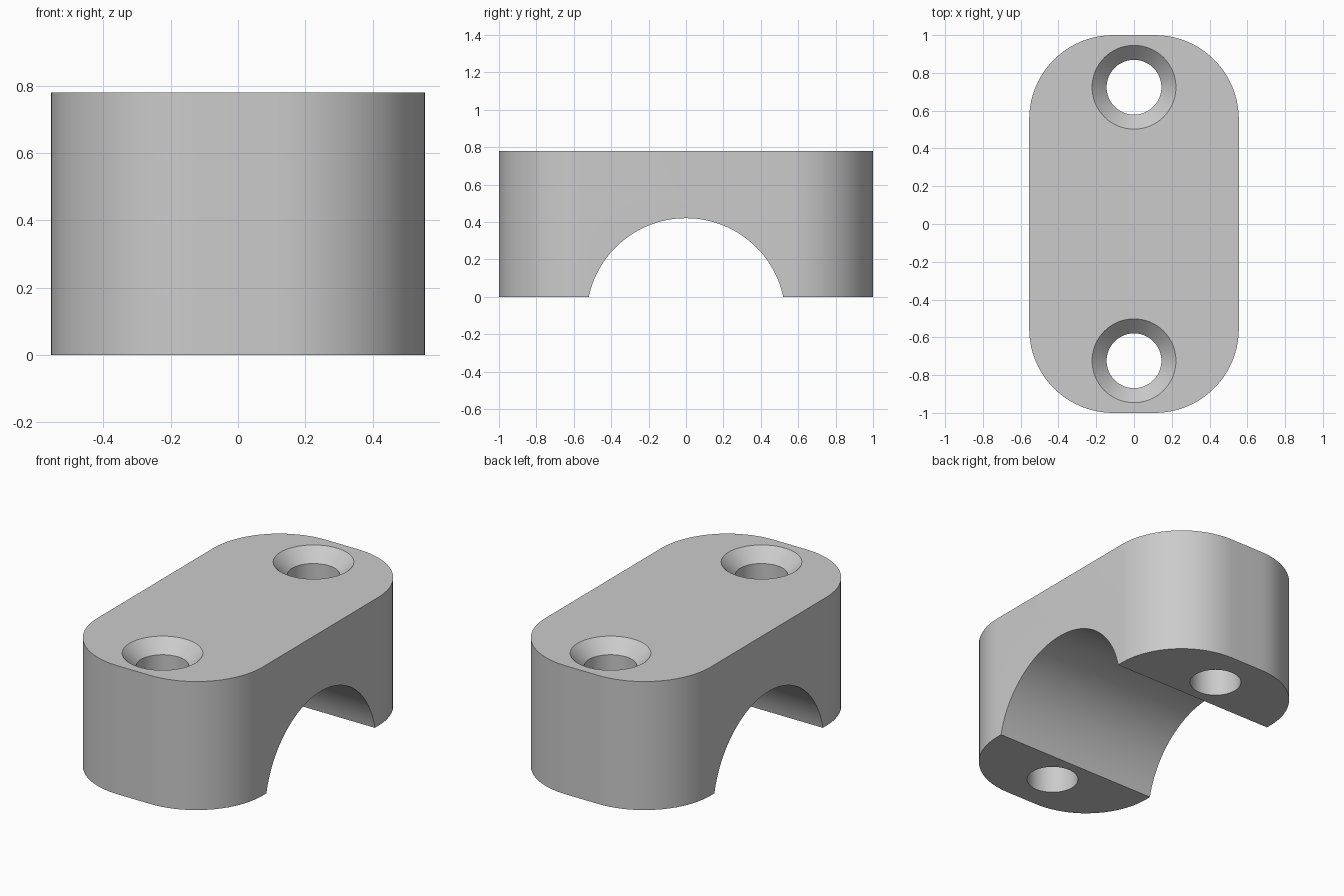
import bpy, bmesh, math

cube = bpy.data.objects.get("Cube")
if cube:
    bpy.data.objects.remove(cube, do_unlink=True)

HALF_X, HALF_Y, HEIGHT = 0.555, 1.0, 0.78
CORNER = 0.445
HOLE_Y, HOLE_R, SINK_R = 0.724, 0.145, 0.222
ARCH_TOP, ARCH_HALF = 0.42, 0.52


def make_object(name, bm):
    bmesh.ops.recalc_face_normals(bm, faces=bm.faces)
    mesh = bpy.data.meshes.new(name)
    bm.to_mesh(mesh)
    bm.free()
    obj = bpy.data.objects.new(name, mesh)
    bpy.context.collection.objects.link(obj)
    return obj


def extrude_outline(name, points, direction):
    bm = bmesh.new()
    face = bm.faces.new([bm.verts.new(p) for p in points])
    new = bmesh.ops.extrude_face_region(bm, geom=[face])["geom"]
    verts = [v for v in new if isinstance(v, bmesh.types.BMVert)]
    bmesh.ops.translate(bm, verts=verts, vec=direction)
    return make_object(name, bm)


def lathe(name, profile, y, sides=64):
    # closed solid of revolution about a vertical axis
    bm = bmesh.new()
    rings = []
    for r, z in profile:
        rings.append([bm.verts.new((r * math.cos(a), y + r * math.sin(a), z))
                      for a in (math.tau * i / sides for i in range(sides))])
    for low, high in zip(rings, rings[1:]):
        for i in range(sides):
            j = (i + 1) % sides
            bm.faces.new((low[i], low[j], high[j], high[i]))
    bm.faces.new(rings[0])
    bm.faces.new(rings[-1])
    return make_object(name, bm)


def cut(target, cutter):
    mod = target.modifiers.new("cut", "BOOLEAN")
    mod.operation, mod.solver, mod.object = "DIFFERENCE", "EXACT", cutter
    bpy.context.view_layer.objects.active = target
    bpy.ops.object.modifier_apply(modifier=mod.name)
    bpy.data.objects.remove(cutter, do_unlink=True)


# Rounded block
outline = []
steps = 20
for k, (sx, sy) in enumerate([(1, 1), (-1, 1), (-1, -1), (1, -1)]):
    for i in range(steps + 1):
        a = math.pi / 2 * (k + i / steps)
        outline.append((sx * (HALF_X - CORNER) + CORNER * math.cos(a),
                        sy * (HALF_Y - CORNER) + CORNER * math.sin(a), 0))
clamp = extrude_outline("saddle_clamp", outline, (0, 0, HEIGHT))

# Pipe channel running through the underside
centre_z = (ARCH_TOP**2 - ARCH_HALF**2) / (2 * ARCH_TOP)
radius = ARCH_TOP - centre_z
channel = [(-1, radius * math.cos(a), centre_z + radius * math.sin(a))
           for a in (math.tau * i / 128 for i in range(128))]
cut(clamp, extrude_outline("channel_cutter", channel, (2, 0, 0)))

# Countersunk screw holes
depth = SINK_R - HOLE_R
screw = [(HOLE_R, -0.1), (HOLE_R, HEIGHT - depth),
         (SINK_R, HEIGHT), (SINK_R, HEIGHT + 0.1)]
for side in (-1, 1):
    cut(clamp, lathe("screw_cutter", screw, side * HOLE_Y))

# Plain grey finish
grey = bpy.data.materials.new("light_grey")
grey.use_nodes = True
colour = (0.6, 0.6, 0.6, 1)
grey.diffuse_color = colour
grey.node_tree.nodes["Principled BSDF"].inputs["Base Color"].default_value = colour
clamp.data.materials.clear()
clamp.data.materials.append(grey)
for poly in clamp.data.polygons:
    poly.material_index = 0

bpy.ops.object.select_all(action="DESELECT")
clamp.select_set(True)
bpy.context.view_layer.objects.active = clamp
bpy.ops.object.shade_smooth_by_angle(angle=math.radians(30))
